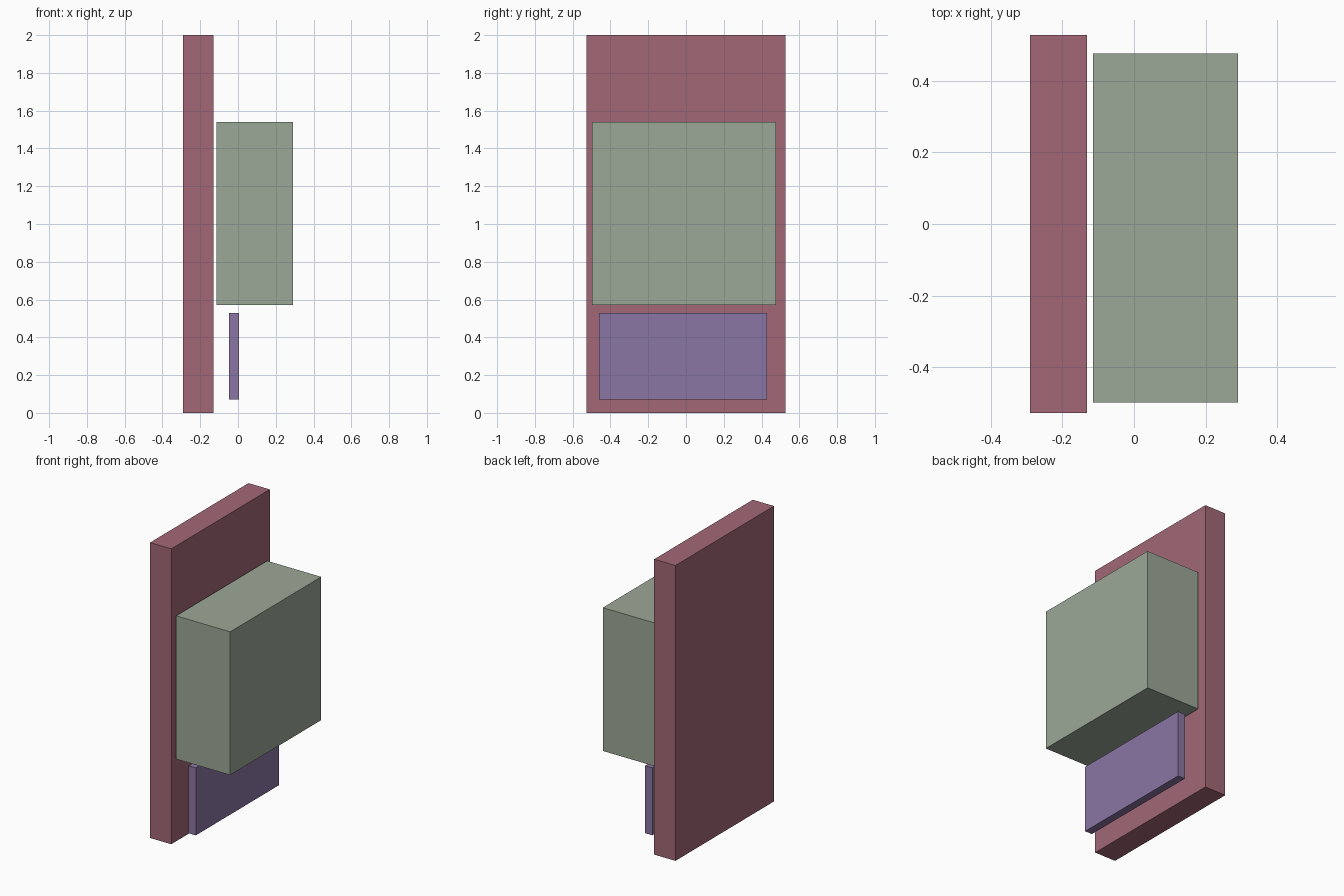
import bpy

if "Cube" in bpy.data.objects:
    bpy.data.objects.remove(bpy.data.objects["Cube"])


def box(name, lo, hi, color):
    """Axis-aligned box between two corners."""
    size = [b - a for a, b in zip(lo, hi)]
    center = [(a + b) / 2 for a, b in zip(lo, hi)]
    bpy.ops.mesh.primitive_cube_add(size=1, location=center)
    obj = bpy.context.object
    obj.name = name
    obj.scale = size
    bpy.ops.object.transform_apply(location=False, rotation=False, scale=True)
    mat = bpy.data.materials.new(name + "_color")
    mat.diffuse_color = (*color, 1)
    mat.use_nodes = True
    mat.node_tree.nodes["Principled BSDF"].inputs["Base Color"].default_value = mat.diffuse_color
    obj.data.materials.append(mat)
    return obj


# Tall upright slab at the back
box("back_panel", (-0.29, -0.527, 0), (-0.131, 0.527, 2), (0.36, 0.14, 0.18))
# Large block in front of the slab
box("main_block", (-0.115, -0.498, 0.57), (0.29, 0.476, 1.54), (0.33, 0.39, 0.31))
# Thin plate below the block
box("lower_plate", (-0.048, -0.46, 0.071), (0.006, 0.429, 0.528), (0.26, 0.18, 0.37))
